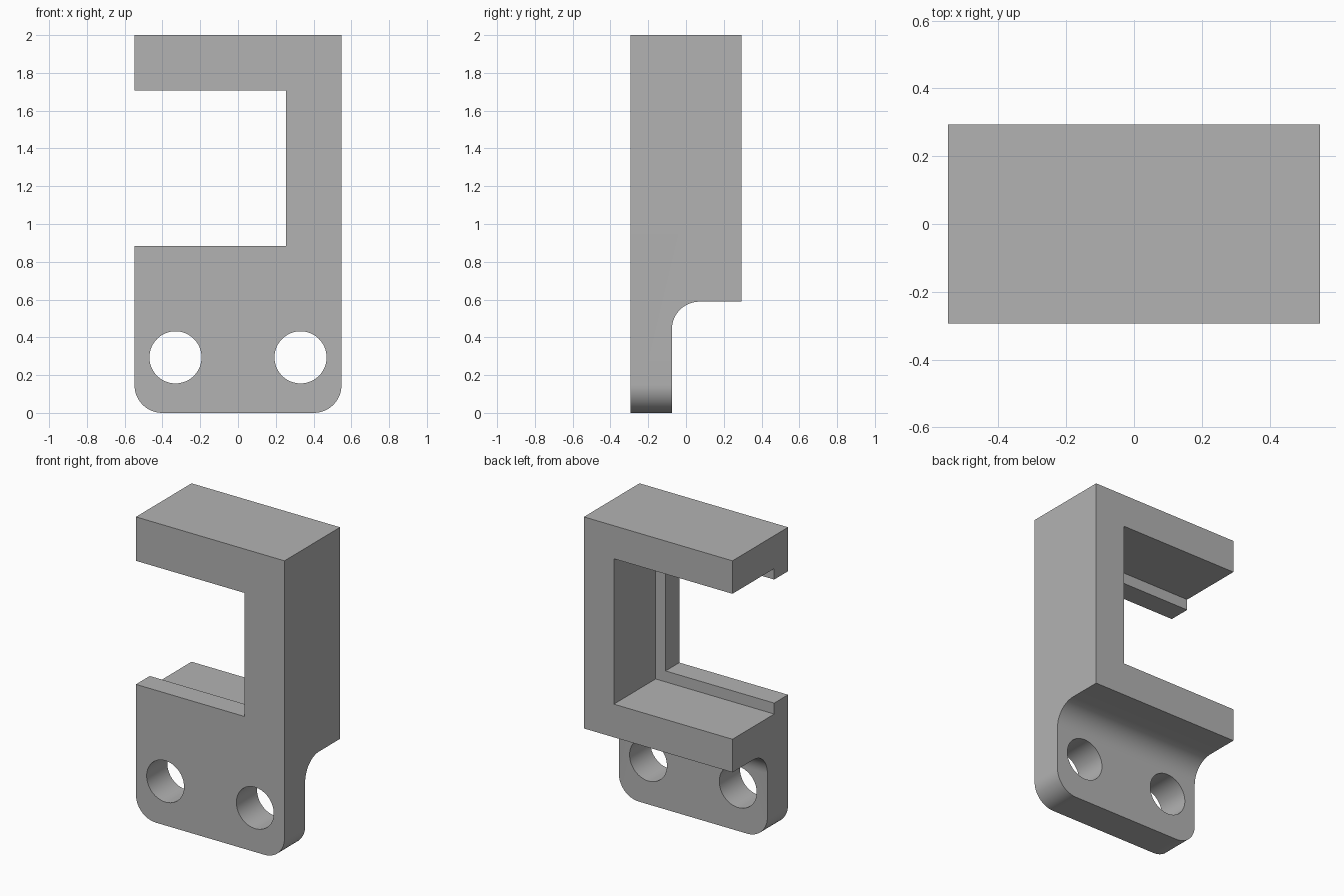
import bpy
import bmesh
import math
from mathutils import Matrix, Vector

cube = bpy.data.objects.get("Cube")
if cube:
    bpy.data.objects.remove(cube, do_unlink=True)

# Overall dimensions
HALF_W, HALF_D, HEIGHT = 0.548, 0.293, 2.0
PLATE_BACK = -0.075      # rear face of the mounting plate
ARM_UNDER = 0.589        # underside of the lower arm
LIP_BACK = -0.147        # rear face of the thin front lip
RADIUS = 0.147
STEP = 0.073             # how far the lip stands proud of the recess
OPEN_X, OPEN_LOW, OPEN_HIGH = 0.254, 0.883, 1.707

grey = bpy.data.materials.new("plain grey")
grey.use_nodes = True
colour = (0.45, 0.45, 0.45, 1.0)
grey.diffuse_color = colour
grey.node_tree.nodes["Principled BSDF"].inputs["Base Color"].default_value = colour


def make_object(name, bm):
    bmesh.ops.recalc_face_normals(bm, faces=bm.faces[:])
    mesh = bpy.data.meshes.new(name)
    bm.to_mesh(mesh)
    bm.free()
    mesh.materials.append(grey)
    obj = bpy.data.objects.new(name, mesh)
    bpy.context.collection.objects.link(obj)
    return obj


def box(name, low, high):
    low, high = Vector(low), Vector(high)
    bm = bmesh.new()
    bmesh.ops.create_cube(bm, size=1, matrix=Matrix.LocRotScale(
        (low + high) / 2, None, high - low))
    return make_object(name, bm)


def bore(name, x, z, radius):
    bm = bmesh.new()
    bmesh.ops.create_cone(bm, cap_ends=True, segments=64, radius1=radius,
                          radius2=radius, depth=2,
                          matrix=Matrix.Translation((x, 0, z))
                          @ Matrix.Rotation(math.pi / 2, 4, "X"))
    return make_object(name, bm)


def cut(target, cutter):
    cutter.hide_render = True
    mod = target.modifiers.new("cut", "BOOLEAN")
    mod.operation = "DIFFERENCE"
    mod.solver = "EXACT"
    mod.object = cutter
    bpy.context.view_layer.objects.active = target
    bpy.ops.object.modifier_apply(modifier=mod.name)
    bpy.data.objects.remove(cutter, do_unlink=True)


# Body: stepped side profile extruded across the width
profile = [(-HALF_D, 0), (PLATE_BACK, 0), (PLATE_BACK, ARM_UNDER),
           (HALF_D, ARM_UNDER), (HALF_D, HEIGHT), (-HALF_D, HEIGHT)]
bm = bmesh.new()
side = bm.faces.new([bm.verts.new((-HALF_W, y, z)) for y, z in profile])
grown = bmesh.ops.extrude_face_region(bm, geom=[side])["geom"]
bmesh.ops.translate(bm, vec=(2 * HALF_W, 0, 0),
                    verts=[g for g in grown if isinstance(g, bmesh.types.BMVert)])
bmesh.ops.recalc_face_normals(bm, faces=bm.faces[:])


# Rounded lower corners and the fillet under the arm
def is_rounded(edge):
    a, b = (v.co for v in edge.verts)
    along_y = abs(a.y - b.y) > 0.01
    corner = along_y and max(a.z, b.z) < 0.01
    inner = all(abs(c.y - PLATE_BACK) < 0.001 and abs(c.z - ARM_UNDER) < 0.001
                for c in (a, b))
    return corner or inner


bmesh.ops.bevel(bm, geom=[e for e in bm.edges if is_rounded(e)], offset=RADIUS,
                segments=14, profile=0.5, affect="EDGES", clamp_overlap=False)
body = make_object("clip_bracket", bm)

# Side opening, and the wider recess behind the lip
cut(body, box("opening_cutter", (-1, -1, OPEN_LOW), (OPEN_X, 1, OPEN_HIGH)))
cut(body, box("recess_cutter", (-1, LIP_BACK, OPEN_LOW - STEP),
              (OPEN_X + STEP, 1, OPEN_HIGH + STEP)))

# Two screw holes in the mounting plate
for sign in (-1, 1):
    cut(body, bore("hole_cutter", sign * 0.331, 0.294, 0.138))

bpy.ops.object.select_all(action="DESELECT")
body.select_set(True)
bpy.context.view_layer.objects.active = body
bpy.ops.object.shade_smooth_by_angle(angle=math.radians(30))
